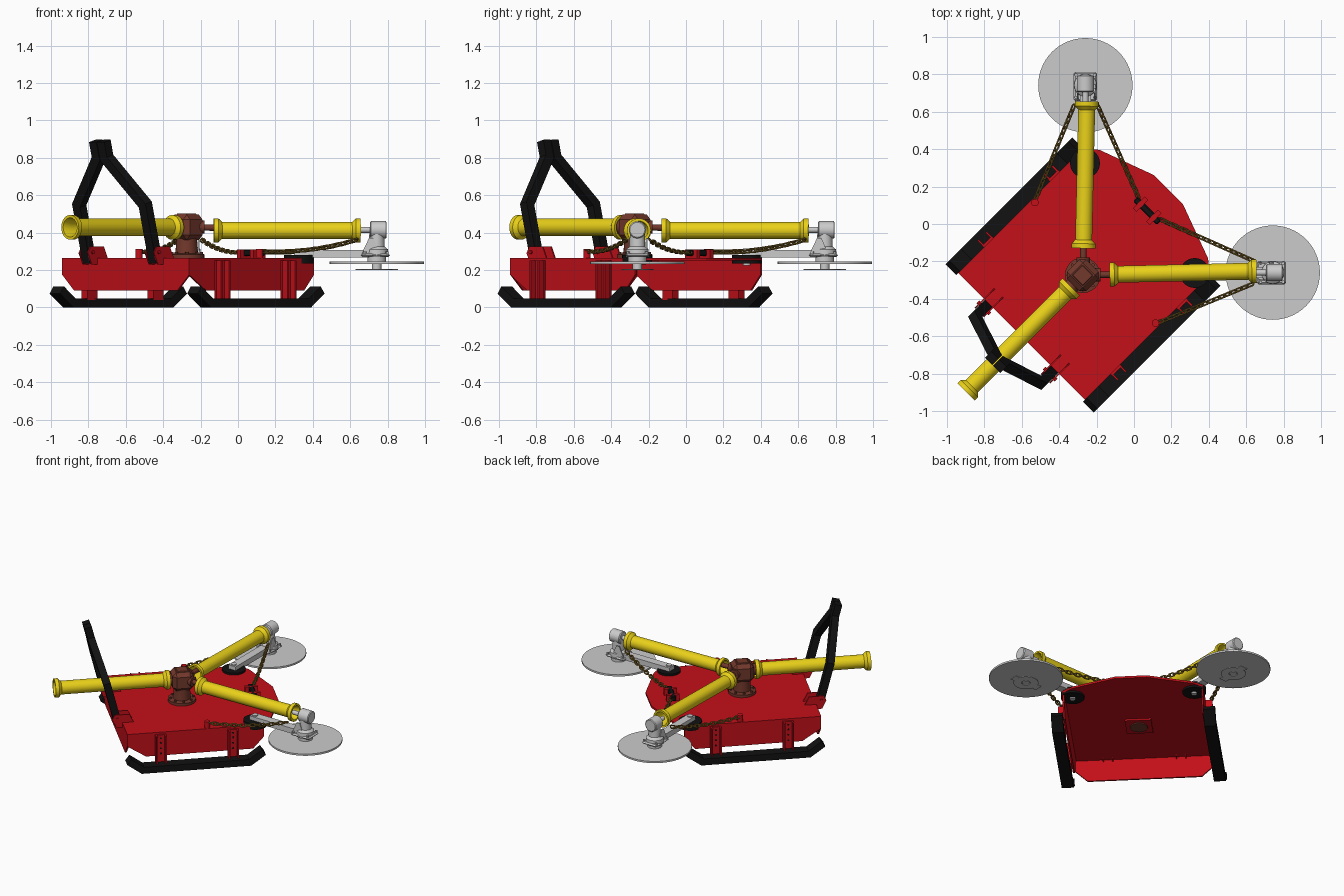
import bpy, bmesh, math
from mathutils import Vector as V, Matrix

if "Cube" in bpy.data.objects:
    bpy.data.objects.remove(bpy.data.objects["Cube"])

# Built in a local frame: +Y is forward, X is sideways; turned 45 degrees into place
TURN = Matrix.Rotation(math.radians(-45), 4, 'Z')

def mat(name, c):
    m = bpy.data.materials.new(name)
    m.diffuse_color = (*c, 1)
    m.use_nodes = True
    m.node_tree.nodes["Principled BSDF"].inputs["Base Color"].default_value = m.diffuse_color
    return m

RED = mat("red_paint", (0.55, 0.005, 0.01))
YEL = mat("yellow_plastic", (0.82, 0.64, 0.01))
BRN = mat("brown_casting", (0.17, 0.04, 0.025))
BLK = mat("black_steel", (0.006, 0.006, 0.006))
CHN = mat("chain_brass", (0.22, 0.13, 0.02))

def W(x, y, z):  # grid position -> local frame
    return V(((x - y) * .70711, (x + y) * .70711, z))

def finish(name, bm, m=None, smooth=False, bevel=0):
    bmesh.ops.recalc_face_normals(bm, faces=bm.faces)
    me = bpy.data.meshes.new(name)
    bm.to_mesh(me)
    bm.free()
    ob = bpy.data.objects.new(name, me)
    bpy.context.collection.objects.link(ob)
    ob.matrix_world = TURN
    if m:
        me.materials.append(m)
    if bevel:
        b = ob.modifiers.new("bevel", 'BEVEL')
        b.width, b.segments = bevel, 1
    if smooth:
        bpy.ops.object.select_all(action='DESELECT')
        ob.select_set(True)
        bpy.context.view_layer.objects.active = ob
        bpy.ops.object.shade_smooth_by_angle(angle=math.radians(35))
    return ob

def skin(bm, rings, closed=False):
    n = len(rings[0])
    pairs = list(zip(rings, rings[1:])) + ([(rings[-1], rings[0])] if closed else [])
    for a, b in pairs:
        for i in range(n):
            j = (i + 1) % n
            bm.faces.new((a[i], a[j], b[j], b[i]))
    if not closed:
        bm.faces.new(rings[0])
        bm.faces.new(rings[-1])

def lathe(name, p, q, prof, m=None, n=24, closed=False):
    """Turned part on the axis p->q; prof = (distance from p, radius)."""
    p, q = V(p), V(q)
    d = (q - p).normalized()
    rot = d.to_track_quat('Z', 'Y')
    bm = bmesh.new()
    rings = [[bm.verts.new(p + rot @ V((r * math.cos(math.tau * i / n), r * math.sin(math.tau * i / n), t)))
              for i in range(n)] for t, r in prof]
    skin(bm, rings, closed)
    return finish(name, bm, m, True)

def rod(name, p, q, r, m=None, n=24):
    return lathe(name, p, q, [(0, r), ((V(q) - V(p)).length, r)], m, n)

def box(name, c, s, m=None, ang=0, bevel=0):
    bm = bmesh.new()
    bmesh.ops.create_cube(bm, size=1, matrix=Matrix.Translation(c) @ Matrix.Rotation(ang, 4, 'Z')
                          @ Matrix.Diagonal((*s, 1)))
    return finish(name, bm, m, bevel=bevel)

def prism(name, pts, depth, m=None):
    bm = bmesh.new()
    rings = [[bm.verts.new(V(p) + k * V(depth)) for p in pts] for k in (0, 1)]
    skin(bm, rings)
    return finish(name, bm, m)

def sweep(name, pts, normal, w, h, m):
    """Mitred rectangular bar along a planar path; w along the normal, h in plane."""
    pts, nv = [V(p) for p in pts], V(normal).normalized()
    sides = [nv.cross((b - a).normalized()).normalized() for a, b in zip(pts, pts[1:])]
    bm, rings = bmesh.new(), []
    for i, p in enumerate(pts):
        a, b = sides[max(i - 1, 0)], sides[min(i, len(sides) - 1)]
        s = (a + b).normalized()
        s = s / s.dot(a)
        rings.append([bm.verts.new(p + nv * x * w / 2 + s * y * h / 2)
                      for x, y in ((-1, -1), (1, -1), (1, 1), (-1, 1))])
    skin(bm, rings)
    return finish(name, bm, m)

def chain(name, a, b, sag):
    a, b = V(a), V(b)
    n = round((b - a).length / .033)
    def at(t):
        return a.lerp(b, t) - V((0, 0, 4 * sag * t * (1 - t)))
    bm = bmesh.new()
    for k in range(n):
        p, q = at(k / n), at((k + 1) / n)
        rot = (q - p).to_track_quat('X', 'Z').to_matrix() @ Matrix.Rotation(math.radians(45 + 90 * (k % 2)), 3, 'X')
        rings = []
        for i in range(14):
            t = math.tau * i / 14
            out = V((math.cos(t), math.sin(t), 0))
            c = V((math.copysign(.011, out.x), 0, 0)) + out * .0105
            rings.append([bm.verts.new((p + q) / 2 + rot @ (c + out * .005 * math.cos(s) + V((0, 0, .005 * math.sin(s)))))
                          for s in [math.tau * j / 6 for j in range(6)]])
        skin(bm, rings, True)
    return finish(name, bm, CHN, True)

def guard(name, p, q, r=.045):
    """Hollow shaft guard with a collar at both ends."""
    L = (V(q) - V(p)).length
    e = r + .019
    lathe(name, p, q, [(0, e), (.025, e), (.045, r), (L - .045, r), (L - .025, e), (L, e),
                       (L, e - .014), (L - .05, r - .008), (.05, r - .008), (0, e - .014)], YEL, 28, True)

# Deck plate with pointed nose, open underneath
half = [(.48, -.85), (.48, .095), (.41, .15), (.11, .26)]
outline = half + [(-x, y) for x, y in reversed(half)]
prism("deck", [(x, y, .25) for x, y in outline], (0, 0, .015), RED)
prism("rear_panel", [(-.48, -.85, .25), (-.48, -.85, .175), (-.39, -.85, .09),
                     (.39, -.85, .09), (.48, -.85, .175), (.48, -.85, .25)], (0, .012, 0), RED)

for s, side in ((1, "right"), (-1, "left")):
    # Side panel, runner and runner legs
    prism(side + "_panel", [(s * .48, y, z) for y, z in
          ((-.85, .25), (.095, .25), (.095, .175), (.02, .09), (-.72, .09), (-.85, .175))], (-s * .012, 0, 0), RED)
    sweep(side + "_runner", [(s * .52, y, z) for y, z in ((-.85, .093), (-.755, .024), (-.015, .024), (.08, .093))],
          (1, 0, 0), .08, .048, BLK)
    for u in (-.62, -.12):
        box(side + "_leg", (s * .486, u, .145), (.012, .075, .21), RED)
        for d in (-.03, .03):
            box(side + "_leg_flange", (s * .505, u + d, .145), (.045, .01, .21), RED)
        for z in (.11, .15, .19, .225):
            rod(side + "_leg_hole", (s * .49, u, z), (s * .494, u, z), .007, BLK, 10)

    # Rear stand bracket and leaning stand tube
    for d in (-.032, .032):
        prism(side + "_stand_bracket", [(s * .25 + d - .004, y, z) for y, z in
              ((-.77, .262), (-.8, .325), (-.9, .325), (-.92, .29), (-.89, .23), (-.85, .23))], (.008, 0, 0), RED)
    rod(side + "_stand_pin", (s * .25 - .045, -.885, .295), (s * .25 + .045, -.885, .295), .01, RED, 12)
    sweep(side + "_stand_tube", [(s * .25, -.872, .24), (s * .25, -.951, .55), (s * .03, -1.022, .8), (s * .03, -1.045, .89)],
          (0, .97, .26), .05, .055, BLK)

    # Swing pivot and carrier beam
    def A(x, y, z):  # right arm grid position, mirrored for the left arm
        p = W(x, y, z)
        return V((s * p.x, p.y, p.z))
    ang = math.radians(45) * s
    rod(side + "_pivot", A(.325, -.262, .235), A(.325, -.262, .28), .08, BLK)
    rod(side + "_pivot_pin", A(.325, -.262, .225), A(.325, -.262, .315), .02, None, 16)
    box(side + "_carrier_beam", A(.5, -.26, .288), (.4, .06, .04), None, ang)

    # Cutter gearbox, gussets and disc
    c = (.742, -.26)
    rod(side + "_output_shaft", A(.64, -.26, .415), A(.72, -.26, .415), .016, None, 12)
    lathe(side + "_cutter_gearbox", A(.705, -.26, .415), A(.8, -.26, .415),
          [(0, .04), (.006, .046), (.085, .046), (.09, .04)])
    lathe(side + "_gearbox_body", A(*c, .27), A(*c, .4), [(0, .062), (.04, .06), (.055, .042), (.13, .04)])
    box(side + "_gearbox_plate", A(.735, -.26, .28), (.155, .125, .018), None, ang, .012)
    for d in (-.045, .045):
        prism(side + "_gusset", [A(.66, -.26 + d, .285), A(.7, -.26 + d, .37), A(.725, -.26 + d, .37),
              A(.76, -.26 + d, .285)], A(0, .008, 0), None)
    for dx in (-.06, .06):
        for dy in (-.05, .05):
            rod(side + "_bolt", A(.737 + dx, -.26 + dy, .28), A(.737 + dx, -.26 + dy, .3), .009, None, 6)
    lathe(side + "_cutter_disc", A(*c, .232), A(*c, .245), [(0, .252), (.013, .252), (.013, .03), (0, .03)], None, 64, True)
    lathe(side + "_spindle", A(*c, .2), A(*c, .28), [(0, .025), (.032, .025), (.045, .05), (.08, .05)])
    lathe(side + "_blade_plate", A(*c, .2), A(*c, .206), [(0, .085), (.006, .085), (.006, .03), (0, .03)], None, 32, True)
    box(side + "_blade", A(c[0] - .098, c[1], .203), (.03, .06, .006), None, ang)
    box(side + "_blade", A(c[0] + .098, c[1], .203), (.03, .06, .006), None, ang)

    # Drive shaft and guard
    rod(side + "_drive_shaft", A(-.27, -.272, .43), A(-.08, -.27, .425), .017, BRN, 12)
    rod(side + "_hub_port", A(-.27, -.272, .43), A(-.18, -.272, .43), .036, BRN, 16)
    guard(side + "_shaft_guard", A(-.13, -.27, .412), A(.655, -.252, .412))

    # Retaining chains and their anchors
    chain(side + "_inner_chain", A(.635, -.195, .362), A(.14, .025, .295), .022)
    chain(side + "_outer_chain", A(.635, -.32, .362), A(.125, -.53, .3), .022)
    rod(side + "_chain_anchor", A(.115, -.53, .262), A(.115, -.53, .312), .02, RED, 12)
    box(side + "_nose_lug", (s * .05, .1, .287), (.025, .09, .045), RED)

# Nose chain bar
box("nose_chain_bar", (0, .1, .292), (.18, .035, .035), BLK, 0, .006)

# Central gearbox on its pedestal
H = -.388
lathe("pedestal", (0, H, .262), (0, H, .4), [(0, .095), (.022, .095), (.026, .06), (.1, .056), (.138, .056)], BRN)
for i in range(8):
    a = math.tau * i / 8
    x, y = .078 * math.cos(a), H + .078 * math.sin(a)
    rod("pedestal_bolt", (x, y, .28), (x, y, .295), .009, BRN, 6)
box("hub_gearbox", (0, H, .428), (.145, .145, .135), BRN, 0, .026)
box("hub_cap", (0, H, .495), (.08, .08, .012), BRN, 0, .004)
box("hub_mount_plate", (0, H, .244), (.18, .18, .012), RED)
rod("hub_mount_boss", (0, H, .23), (0, H, .24), .06, BRN)
rod("hub_input_port", (0, H, .428), (0, -.5, .428), .04, BRN, 16)

# Rear input shaft and guard
rod("input_shaft", (0, -.48, .428), (0, -1.2, .428), .017, BRN, 12)
guard("input_guard", (0, -.475, .428), (0, -1.27, .428), .047)
